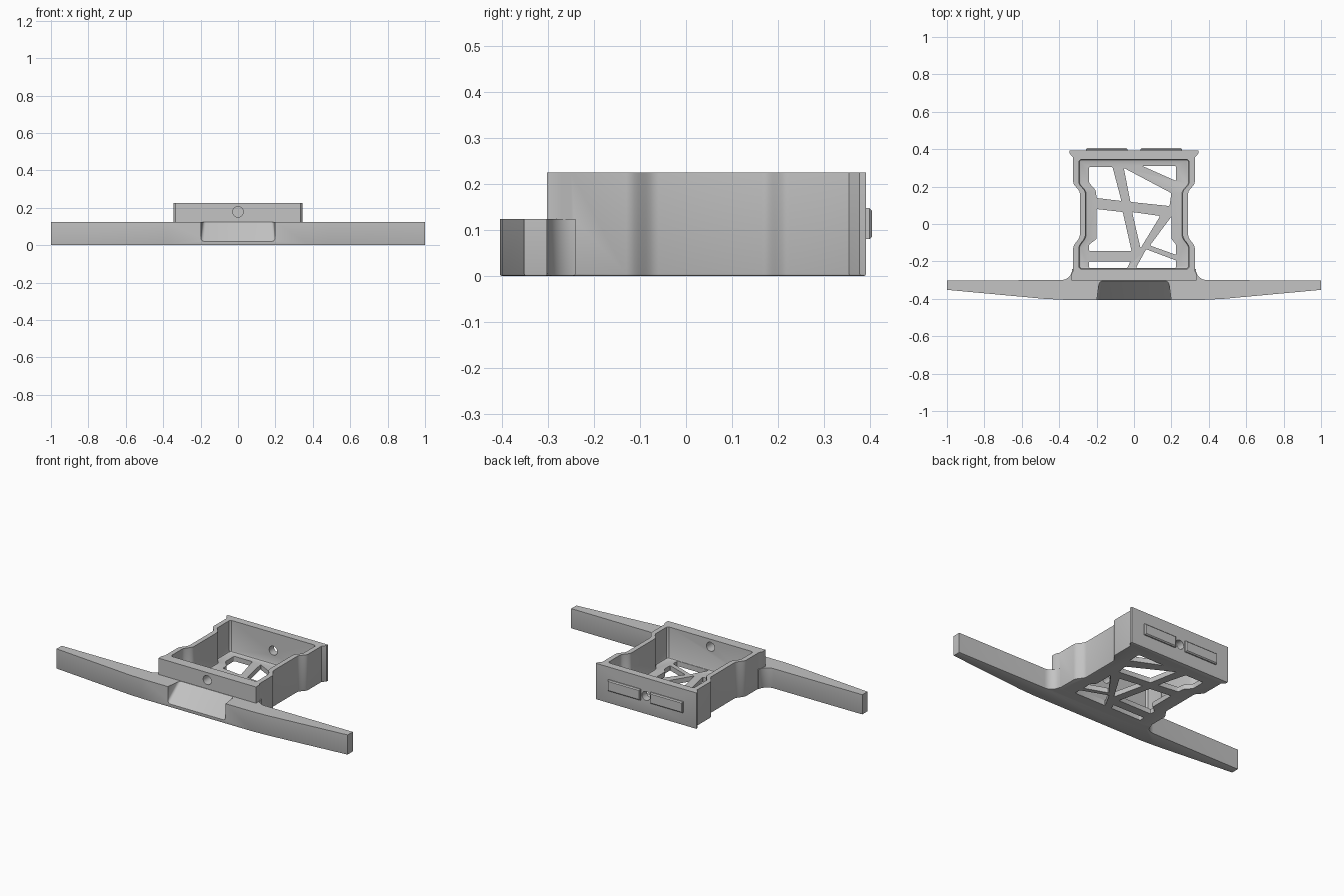
import bpy
import bmesh
import math
from mathutils import Matrix

default = bpy.data.objects.get("Cube")
if default:
    bpy.data.objects.remove(default, do_unlink=True)

grey = bpy.data.materials.new("plain grey")
grey.use_nodes = True
grey.diffuse_color = (0.55, 0.55, 0.55, 1)
grey.node_tree.nodes["Principled BSDF"].inputs["Base Color"].default_value = grey.diffuse_color


def make_object(name, bm):
    bmesh.ops.recalc_face_normals(bm, faces=bm.faces)
    mesh = bpy.data.meshes.new(name)
    bm.to_mesh(mesh)
    bm.free()
    mesh.materials.append(grey)
    obj = bpy.data.objects.new(name, mesh)
    bpy.context.collection.objects.link(obj)
    return obj


def prism(name, outline, bottom, top, chamfer=0, corner=0):
    """Extrude a plan outline, easing the bottom rim or the upright corners."""
    bm = bmesh.new()
    base = bm.faces.new([bm.verts.new((x, y, bottom)) for x, y in outline])
    lifted = bmesh.ops.extrude_face_region(bm, geom=[base], use_keep_orig=True)["geom"]
    for v in lifted:
        if isinstance(v, bmesh.types.BMVert):
            v.co.z = top
    bmesh.ops.recalc_face_normals(bm, faces=bm.faces)
    if corner:
        upright = [e for e in bm.edges if abs(e.verts[0].co.z - e.verts[1].co.z) > 0.001]
        bmesh.ops.bevel(bm, geom=upright, offset=corner, segments=3, profile=0.5, affect="EDGES")
    if chamfer:
        rim = [e for e in bm.edges if all(v.co.z < bottom + 0.001 for v in e.verts)]
        bmesh.ops.bevel(bm, geom=rim, offset=chamfer, segments=2, profile=0.5, affect="EDGES")
    return make_object(name, bm)


def combine(target, other, operation):
    """Apply a boolean and discard the helper object."""
    mod = target.modifiers.new("combine", "BOOLEAN")
    mod.operation = operation
    mod.solver = "EXACT"
    mod.object = other
    other.hide_render = True
    bpy.ops.object.select_all(action="DESELECT")
    bpy.context.view_layer.objects.active = target
    target.select_set(True)
    bpy.ops.object.modifier_apply(modifier=mod.name)
    bpy.data.objects.remove(other, do_unlink=True)


def mirrored(right):
    return right + [(-x, y) for x, y in reversed(right)]


def waist(wall):
    """Right side of the tray, front to back, with its narrowed middle."""
    points = []
    for start, end, sign in ((-0.13, -0.06, 1), (0.165, 0.225, -1)):
        for i in range(9):
            t = i / 8
            swing = sign * math.cos(math.pi * t)
            points.append((0.3075 + 0.0175 * swing - wall, start + (end - start) * t))
    return points


# Tray with a lipped back edge
tray = prism("tray_bracket", mirrored(
    [(0.335, -0.302), (0.335, -0.27), (0.325, -0.25)] + waist(0)
    + [(0.325, 0.355), (0.345, 0.378), (0.345, 0.392)]), 0, 0.225, chamfer=0.005)

# Long tapered bar, filleted into the tray
fillet = []
for i in range(9):
    a = math.pi / 2 * i / 8
    fillet.append((0.39 - 0.06 * math.sin(a), -0.24 - 0.06 * math.cos(a)))
bar = prism("cross_bar", mirrored(
    [(0.38, -0.405), (0.48, -0.4), (1, -0.352), (1, -0.302)] + fillet
    + [(0.3, -0.26)]), 0, 0.124, chamfer=0.004)

# Sloping notch in the middle of the bar
bm = bmesh.new()
for side in (-1, 1):
    for x, y, z in ((0.205, -0.455, -0.032), (0.185, -0.302, 0.127),
                    (0.205, -0.455, 0.2), (0.185, -0.302, 0.2)):
        bm.verts.new((side * x, y, z))
bmesh.ops.convex_hull(bm, input=bm.verts)
bmesh.ops.dissolve_limit(bm, angle_limit=0.01, verts=bm.verts, edges=bm.edges)
slope_sides = [e for e in bm.edges if e.verts[0].co.x * e.verts[1].co.x > 0
               and min(v.co.z for v in e.verts) < 0
               and 0.1 < max(v.co.z for v in e.verts) < 0.15]
bmesh.ops.bevel(bm, geom=slope_sides, offset=0.015, segments=3, profile=0.5, affect="EDGES")
combine(bar, make_object("notch_cutter", bm), "DIFFERENCE")
combine(tray, bar, "UNION")

# Open cavity following the waisted walls
cavity = prism("cavity_cutter", mirrored(
    [(0.285, -0.24), (0.295, -0.23)] + waist(0.03)
    + [(0.295, 0.335), (0.285, 0.345)]), 0.03, 0.3, chamfer=0.01)
combine(tray, cavity, "DIFFERENCE")

# Openings between the floor struts
openings = [
    [(-.24, .305), (-.115, .305), (-.067, .123), (-.2, .139), (-.205, .18), (-.24, .22)],
    [(-.055, .3), (.2, .165), (.19, .096), (-.019, .118)],
    [(.045, .31), (.225, .31), (.225, .23)],
    [(-.2, .08), (-.06, .064), (-.013, -.144), (-.24, -.144), (-.24, -.11), (-.2, -.08)],
    [(-.01, .064), (.14, .043), (.035, -.13)],
    [(.2, .04), (.2, -.08), (.225, -.11), (.225, -.165), (.085, -.115)],
    [(-.24, -.2), (-.02, -.2), (-.035, -.235), (-.24, -.235)],
    [(.065, -.135), (.225, -.195), (.225, -.235), (.01, -.235)],
]
for outline in openings:
    combine(tray, prism("opening_cutter", outline, -0.1, 0.1, corner=0.006), "DIFFERENCE")

# Round holes through the front and back walls
for y, z in ((-0.27, 0.178), (0.37, 0.114)):
    bm = bmesh.new()
    bmesh.ops.create_cone(bm, cap_ends=True, segments=32, radius1=0.028, radius2=0.028,
                          depth=0.12, matrix=Matrix.Translation((0, y, z))
                          @ Matrix.Rotation(math.pi / 2, 4, "X"))
    combine(tray, make_object("hole_cutter", bm), "DIFFERENCE")

# Raised chamfered pads on the back wall
parts = [tray]
for name, side in (("left_back_pad", 1), ("right_back_pad", -1)):
    bm = bmesh.new()
    bmesh.ops.create_cube(bm, size=1)
    bmesh.ops.scale(bm, vec=(0.222, 0.02, 0.068), verts=bm.verts)
    bmesh.ops.translate(bm, vec=(side * 0.146, 0.395, 0.114), verts=bm.verts)
    rim = [e for e in bm.edges if all(v.co.y > 0.4 for v in e.verts)]
    bmesh.ops.bevel(bm, geom=rim, offset=0.006, segments=1, affect="EDGES")
    parts.append(make_object(name, bm))

# Smooth the curved walls and keep the edges crisp
bpy.ops.object.select_all(action="DESELECT")
for part in parts:
    part.select_set(True)
bpy.context.view_layer.objects.active = tray
bpy.ops.object.shade_smooth_by_angle(angle=math.radians(30))
